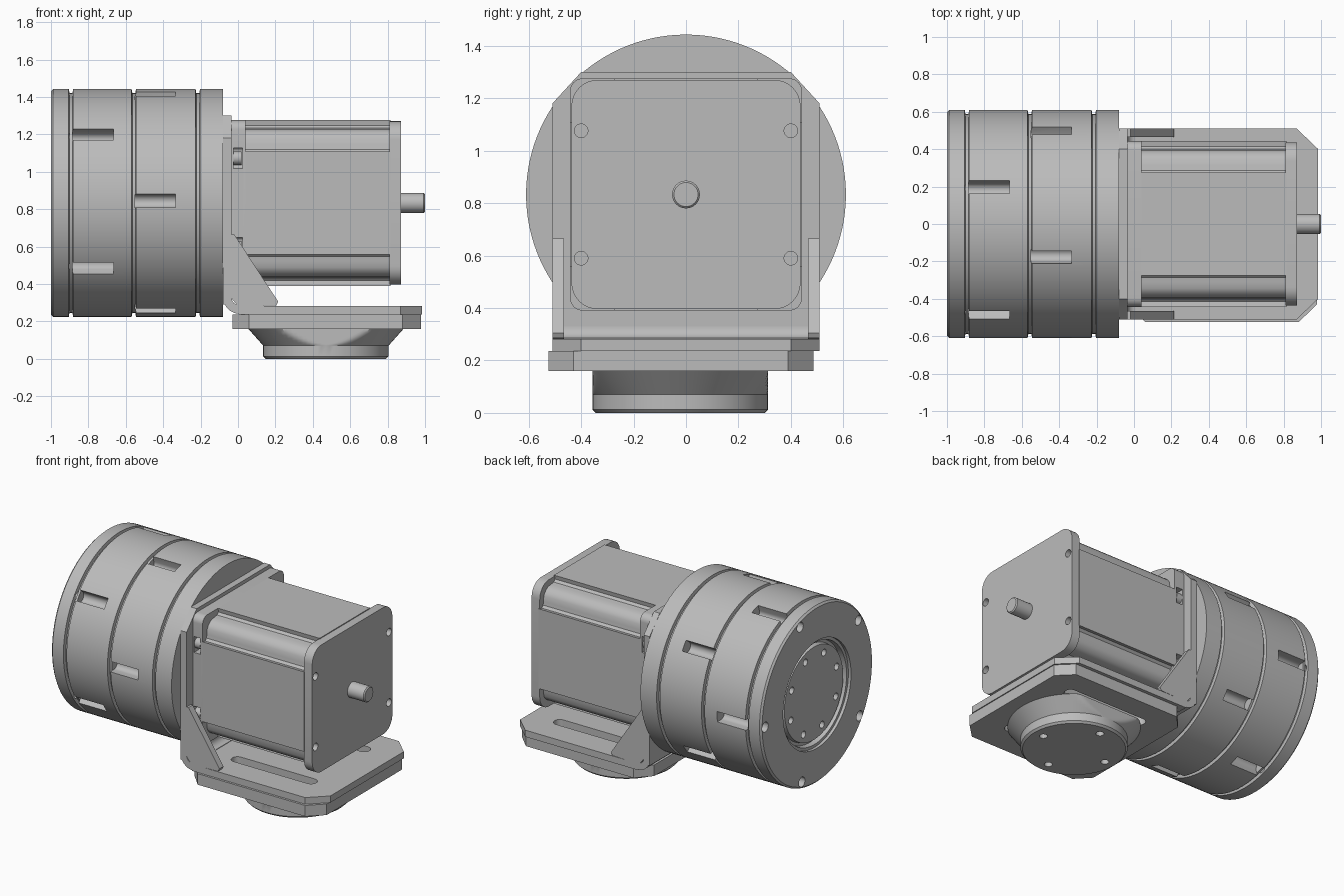
import bpy, bmesh, math
from mathutils import Vector

if "Cube" in bpy.data.objects:
    bpy.data.objects.remove(bpy.data.objects["Cube"], do_unlink=True)

grey = bpy.data.materials.new("machined_grey")
grey.use_nodes = True
GREY = (0.5, 0.5, 0.5, 1)
grey.diffuse_color = GREY
grey.node_tree.nodes["Principled BSDF"].inputs["Base Color"].default_value = GREY

AXIS_Z = 0.833      # height of the motor axis
parts = []


def make(name, bm):
    bmesh.ops.recalc_face_normals(bm, faces=bm.faces)
    mesh = bpy.data.meshes.new(name)
    bm.to_mesh(mesh)
    bm.free()
    mesh.materials.append(grey)
    ob = bpy.data.objects.new(name, mesh)
    bpy.context.collection.objects.link(ob)
    parts.append(ob)
    return ob


def place(axis, u, v, w):
    return {"x": (w, u, v), "y": (u, w, v), "z": (u, v, w)}[axis]


def add_prism(bm, pts, a, b, axis):
    """Outline in the plane across the axis, extruded from a to b."""
    ends = [[bm.verts.new(place(axis, u, v, w)) for u, v in pts] for w in (a, b)]
    for end in ends:
        bm.faces.new(end)
    n = len(pts)
    for i in range(n):
        j = (i + 1) % n
        bm.faces.new((ends[0][i], ends[0][j], ends[1][j], ends[1][i]))


def prism(name, pts, a, b, axis):
    bm = bmesh.new()
    add_prism(bm, pts, a, b, axis)
    return make(name, bm)


def lathe(name, profile, axis, centre, steps=96):
    """Profile of (along, radius) spun round the axis; starts and ends on it."""
    bm = bmesh.new()
    rings = []
    for w, r in profile:
        count = steps if r > 0 else 1
        rings.append([bm.verts.new(place(axis, centre[0] + r * math.cos(math.tau * i / steps),
                                         centre[1] + r * math.sin(math.tau * i / steps), w))
                      for i in range(count)])
    for p, q in zip(rings, rings[1:]):
        for i in range(steps):
            j = (i + 1) % steps
            loop = [p[i % len(p)], p[j % len(p)], q[j % len(q)], q[i % len(q)]]
            bm.faces.new(list(dict.fromkeys(loop)))
    return make(name, bm)


def circle(u, v, r, n=20):
    return [(u + r * math.cos(math.tau * i / n), v + r * math.sin(math.tau * i / n)) for i in range(n)]


def rounded(hu, hv, r, cu=0, cv=0, n=8):
    pts = []
    for k, (su, sv) in enumerate(((1, 1), (-1, 1), (-1, -1), (1, -1))):
        for i in range(n + 1):
            t = math.pi / 2 * (k + i / n)
            pts.append((cu + su * (hu - r) + r * math.cos(t), cv + sv * (hv - r) + r * math.sin(t)))
    return pts


def cut(ob, shapes):
    """Subtract a list of (outline, a, b, axis) prisms."""
    bm = bmesh.new()
    for s in shapes:
        add_prism(bm, *s)
    cutter = make("cutter", bm)
    parts.remove(cutter)
    cutter.hide_render = True
    mod = ob.modifiers.new("cut", "BOOLEAN")
    mod.object, mod.operation, mod.solver = cutter, "DIFFERENCE", "EXACT"
    with bpy.context.temp_override(object=ob, active_object=ob):
        bpy.ops.object.modifier_apply(modifier=mod.name)
    bpy.data.objects.remove(cutter, do_unlink=True)


def polar(r, degrees):
    t = math.radians(degrees)
    return -r * math.cos(t), AXIS_Z + r * math.sin(t)


# Gearbox drum: recessed output disc, rim, and three ring grooves
R = 0.61
profile = [(-0.975, 0), (-0.975, 0.32), (-0.945, 0.325), (-0.945, 0.345), (-0.98, 0.35),
           (-0.98, 0.37), (-1, 0.37), (-1, R - 0.012), (-0.988, R)]
for x in (-0.893, -0.557, -0.215):
    profile += [(x - 0.012, R), (x - 0.008, R - 0.022), (x + 0.008, R - 0.022), (x + 0.012, R)]
profile += [(-0.08, R), (-0.08, 0)]
drum = lathe("gearbox_drum", profile, "x", (0, AXIS_Z), 120)

# Screw pockets in the drum side: round-bottomed channels in two staggered rows
pockets = []
for start, a, b in ((37, -0.885, -0.665), (1, -0.55, -0.335)):
    for k in range(5):
        ang = start + 72 * k
        t = math.radians(ang)
        out = Vector((-math.cos(t), math.sin(t)))
        side = Vector((out.y, -out.x))
        c = Vector(polar(0.567, ang))
        section = [c + 0.036 * (side * math.cos(s) - out * math.sin(s))
                   for s in [math.pi * i / 10 for i in range(11)]]
        section += [section[-1] + out * 0.1, section[0] + out * 0.1]
        pockets.append((section, a, b, "x"))
cut(drum, pockets)

# Screw holes in the drum face and the output disc
holes = [(circle(*polar(0.565, 37 + 72 * k), 0.034), -1.05, -0.9, "x") for k in range(5)]
holes += [(circle(*polar(0.265, 20 + 45 * k), 0.024, 14), -1.05, -0.93, "x") for k in range(8)]
cut(drum, holes)

# Angle bracket: upright plate, bend, and foot plate
prism("bracket_upright", [(-0.51, 0.29), (0.51, 0.29), (0.51, 1.18), (0.4, 1.3), (-0.4, 1.3), (-0.51, 1.18)],
      -0.08, -0.035, "x")
bend = [(0.01 + 0.09 * math.cos(t), 0.33 + 0.09 * math.sin(t))
        for t in [math.pi + math.pi / 2 * i / 8 for i in range(9)]]
bend += [(0.01 + 0.045 * math.cos(t), 0.33 + 0.045 * math.sin(t))
         for t in [math.pi * 1.5 - math.pi / 2 * i / 8 for i in range(9)]]
prism("bracket_bend", bend, -0.51, 0.51, "y")
foot = prism("bracket_foot", [(0.005, -0.51), (0.87, -0.51), (0.985, -0.4), (0.985, 0.4), (0.87, 0.51), (0.005, 0.51)],
             0.236, 0.282, "z")
for side, y in (("right", -0.51), ("left", 0.465)):
    prism(side + "_gusset", [(-0.04, 0.665), (-0.02, 0.665), (0.215, 0.305), (0.205, 0.285), (0, 0.28), (-0.04, 0.33)],
          y, y + 0.045, "y")

# Base plate with clipped corners, under the foot
base = prism("base_plate", [(-0.03, -0.43), (0.06, -0.525), (0.88, -0.525), (0.978, -0.43),
                            (0.978, 0.39), (0.88, 0.487), (0.06, 0.487), (-0.03, 0.39)], 0.16, 0.236, "z")

# Long slots through the foot and base plate
for plate in (foot, base):
    cut(plate, [(rounded(0.32, 0.04, 0.039, 0.48, y), 0.1, 0.4, "z") for y in (-0.29, 0.29)])

# Mounting boss, flared into the plate on two sides only
flare = [(0.14 - 0.08 * math.cos(t), 0.335 + 0.075 * (1 - math.sin(t)))
         for t in [math.pi / 2 * (1 - i / 8) for i in range(1, 9)]]
flare = [(0.16 - 0.09 * math.cos(math.pi / 2 * i / 8), 0.335 + 0.08 * (1 - math.sin(math.pi / 2 * (1 - i / 8))))
         for i in range(9)]
boss = lathe("mounting_boss", [(0, 0), (0, 0.322), (0.013, 0.335)] + flare + [(0.162, 0.415), (0.162, 0)],
             "z", (0.47, -0.022))
for v in boss.data.vertices:
    v.co.y = max(-0.357, min(0.313, v.co.y))
cut(boss, [(circle(0.47 + 0.25 * math.cos(k * math.pi / 2), -0.022 + 0.25 * math.sin(k * math.pi / 2), 0.026, 14),
            -0.05, 0.06, "z") for k in range(4)])

# Motor: mounting flange, scooped body, end cap, shaft
H = 0.443
flange = prism("motor_flange", rounded(H, H, 0.05, 0, AXIS_Z), -0.036, 0.04, "x")
cut(flange, [(rounded(0.05, 0.055, 0.02, s * 0.425, AXIS_Z + t * 0.24), -0.025, 0.025, "x")
             for s in (-1, 1) for t in (-1, 1)])
half = [(H, 0.275), (0.415, 0.27), (0.4, 0.285), (0.396, 0.31), (0.392, 0.345), (0.38, 0.365)]
corner = half + [(v, u) for u, v in reversed(half)]
body = []
for k in range(4):
    for u, v in corner:
        for _ in range(k):
            u, v = -v, u
        body.append((u, v + AXIS_Z))
prism("motor_body", body, 0.035, 0.815, "x")
cap = prism("motor_end_cap", rounded(0.437, 0.437, 0.1, 0, AXIS_Z), 0.81, 0.872, "x")
cut(cap, [(circle(s * 0.4, AXIS_Z + t * 0.243, 0.026), 0.83, 0.9, "x") for s in (-1, 1) for t in (-1, 1)])
lathe("motor_shaft", [(0.86, 0), (0.86, 0.053), (0.993, 0.053), (1, 0.046), (1, 0)], "x", (0, AXIS_Z), 32)

# Flange screws
for i, (u, v) in enumerate(((-0.405, 0.24), (0.405, 0.24), (-0.405, -0.24), (0.405, -0.24))):
    prism("flange_screw_%d" % (i + 1), circle(u, v + AXIS_Z, 0.036), -0.035, 0.02, "x")

# Smooth the round surfaces and keep the edges crisp
bpy.ops.object.select_all(action="DESELECT")
for ob in parts:
    ob.select_set(True)
bpy.context.view_layer.objects.active = drum
bpy.ops.object.shade_smooth_by_angle(angle=math.radians(32))
